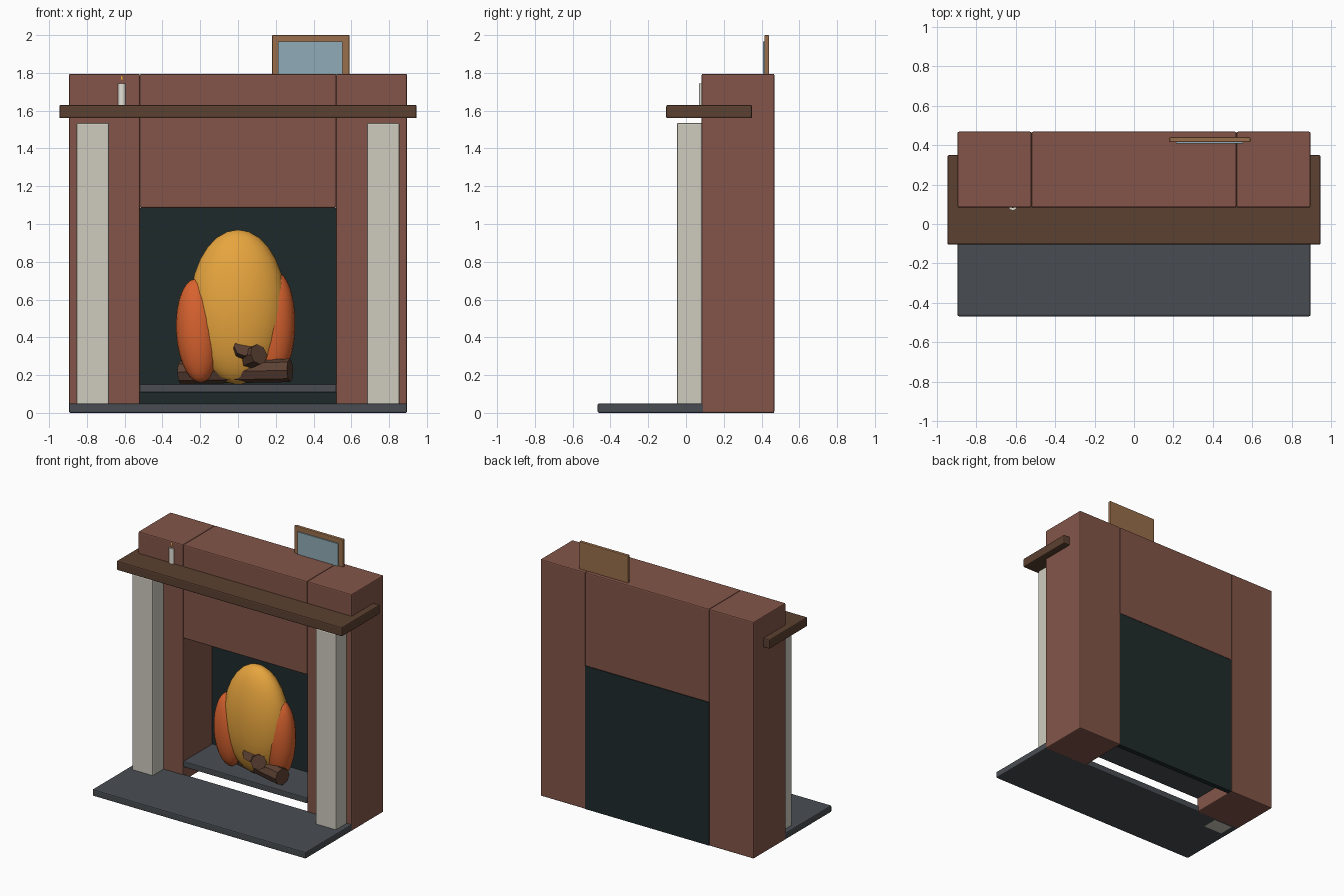
import bpy
import math
from mathutils import Vector

if "Cube" in bpy.data.objects:
    bpy.data.objects.remove(bpy.data.objects["Cube"])


def material(name, r, g, b):
    m = bpy.data.materials.new(name)
    m.diffuse_color = tuple((c / 255) ** 2.2 for c in (r, g, b)) + (1,)
    m.use_nodes = True
    m.node_tree.nodes["Principled BSDF"].inputs["Base Color"].default_value = m.diffuse_color
    return m


BRICK = material("brick", 130, 86, 74)
STONE = material("dark_stone", 74, 78, 83)
SOOT = material("soot", 36, 46, 47)
WOOD = material("mantel_wood", 92, 66, 52)
BARK = material("bark", 92, 66, 54)
CREAM = material("cream", 206, 202, 189)
WAX = material("wax", 228, 224, 214)
YELLOW = material("flame_yellow", 230, 163, 64)
ORANGE = material("flame_orange", 214, 98, 50)
FRAME = material("frame_wood", 152, 110, 76)
GLASS = material("picture_blue", 143, 170, 182)


def finish(name, mat):
    ob = bpy.context.object
    ob.name = name
    ob.data.materials.append(mat)
    return ob


def box(name, mat, x, y, z, bevel=0.008):
    """Bevelled box from (min, max) ranges."""
    bpy.ops.mesh.primitive_cube_add(size=1, location=[(a + b) / 2 for a, b in (x, y, z)])
    ob = finish(name, mat)
    ob.scale = [b - a for a, b in (x, y, z)]
    bpy.ops.object.transform_apply(location=False, rotation=False, scale=True)
    if bevel:
        mod = ob.modifiers.new("bevel", "BEVEL")
        mod.width = bevel
        mod.segments = 2
    return ob


def rod(name, mat, start, end, radius, sides):
    a, b = Vector(start), Vector(end)
    bpy.ops.mesh.primitive_cylinder_add(vertices=sides, radius=radius, depth=(b - a).length,
                                        location=(a + b) / 2)
    ob = finish(name, mat)
    ob.rotation_euler = (b - a).to_track_quat("Z", "Y").to_euler()
    return ob


def flame(name, mat, loc, radii, tilt=0):
    bpy.ops.mesh.primitive_uv_sphere_add(segments=20, ring_count=14, location=loc,
                                         rotation=(0, math.radians(tilt), 0))
    ob = finish(name, mat)
    ob.scale = radii
    bpy.ops.object.shade_smooth()
    return ob


# Hearth slab and mantel shelf
box("hearth", STONE, (-0.895, 0.895), (-0.468, 0.095), (0, 0.05))
box("mantel", WOOD, (-0.946, 0.946), (-0.105, 0.35), (1.56, 1.63))

# Brick sides with pilasters in front
for side, s in (("left", -1), ("right", 1)):
    box(side + "_brick_side", BRICK, sorted((s * 0.52, s * 0.895)), (0.083, 0.468), (0, 1.795))
    box(side + "_pilaster", CREAM, sorted((s * 0.682, s * 0.855)), (-0.048, 0.085), (0, 1.535))

# Brick breast above the opening
box("chimney_breast", BRICK, (-0.52, 0.52), (0.083, 0.468), (1.085, 1.795))

# Firebox
box("firebox_back", SOOT, (-0.52, 0.52), (0.43, 0.466), (0, 1.085), 0)
box("firebox_floor", STONE, (-0.52, 0.52), (0.085, 0.46), (0.108, 0.152), 0.006)

# Logs
rod("lower_log", BARK, (0.275, 0.14, 0.225), (-0.305, 0.30, 0.215), 0.062, 8)
rod("crossing_log", BARK, (0.11, 0.09, 0.31), (-0.10, 0.36, 0.225), 0.055, 8)
rod("top_log", BARK, (0.03, 0.095, 0.35), (-0.02, 0.33, 0.25), 0.052, 8)

# Fire
flame("main_flame", YELLOW, (0, 0.225, 0.56), (0.255, 0.15, 0.41))
flame("left_flame", ORANGE, (-0.212, 0.205, 0.435), (0.116, 0.10, 0.275), -3)
flame("right_flame", ORANGE, (0.188, 0.235, 0.455), (0.115, 0.10, 0.295), 2)

# Candle
rod("candle", WAX, (-0.615, 0.09, 1.63), (-0.615, 0.09, 1.745), 0.021, 16)
bpy.ops.object.shade_smooth_by_angle()
rod("candle_wick", BARK, (-0.615, 0.09, 1.74), (-0.615, 0.09, 1.765), 0.003, 6)
flame("candle_flame", YELLOW, (-0.615, 0.09, 1.772), (0.009, 0.009, 0.017))

# Framed picture
box("picture_frame", FRAME, (0.18, 0.59), (0.415, 0.44), (1.63, 2.0), 0.005)
box("picture", GLASS, (0.213, 0.553), (0.407, 0.417), (1.665, 1.965), 0)
